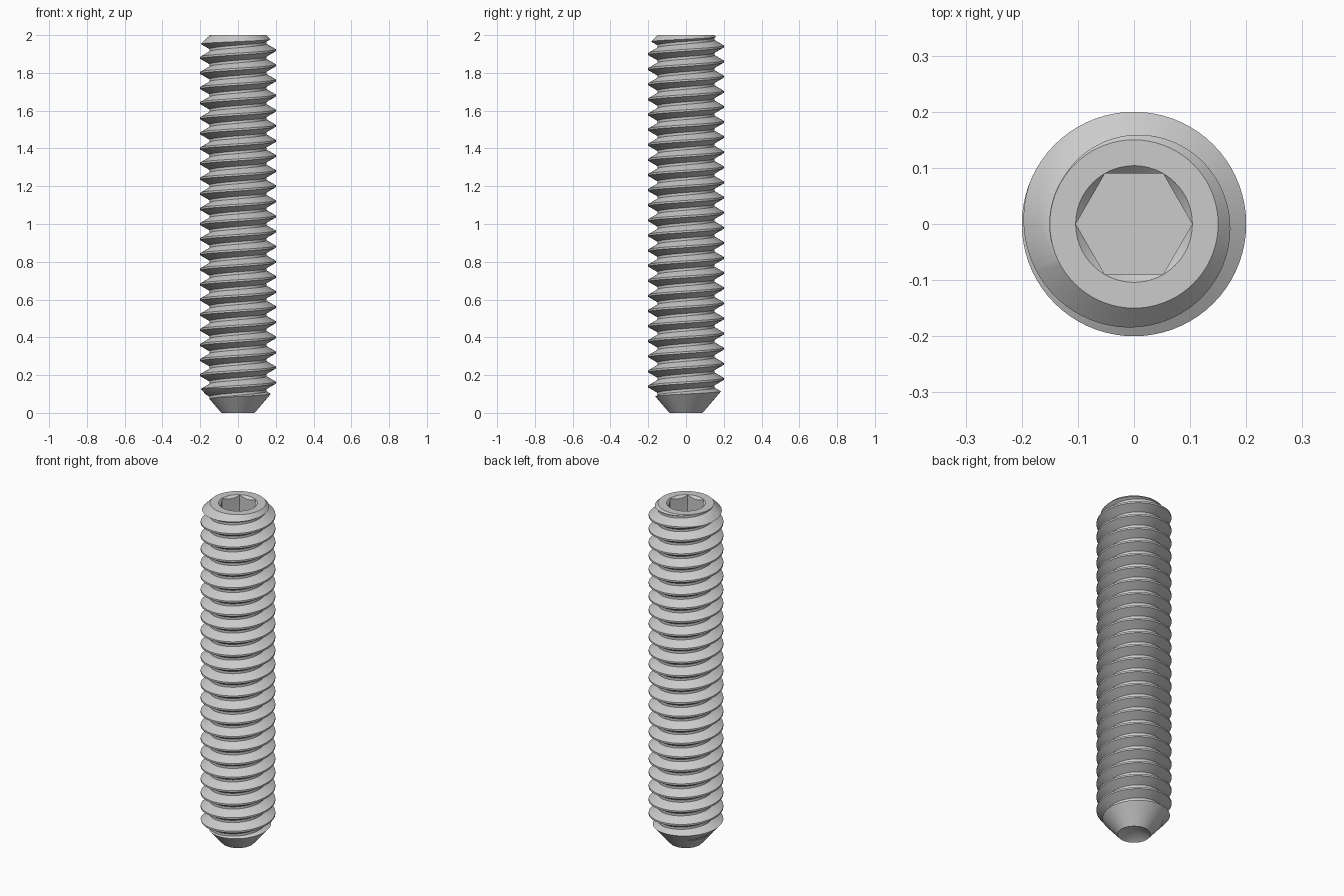
import bpy, bmesh
from math import cos, sin, pi

if "Cube" in bpy.data.objects:
    bpy.data.objects.remove(bpy.data.objects["Cube"])

SEG = 72          # facets around the axis
PITCH = 0.08      # thread rise per turn
MAJOR, MINOR = 0.2, 0.151


def make_object(name, bm):
    bmesh.ops.remove_doubles(bm, verts=bm.verts, dist=1e-6)
    bmesh.ops.recalc_face_normals(bm, faces=bm.faces)
    mesh = bpy.data.meshes.new(name)
    bm.to_mesh(mesh)
    bm.free()
    obj = bpy.data.objects.new(name, mesh)
    bpy.context.collection.objects.link(obj)
    return obj


def lathe(name, profile, n):
    """Revolve (radius, z) points whose ends lie on the axis."""
    bm = bmesh.new()
    rings = []
    for r, z in profile:
        if r == 0:
            rings.append([bm.verts.new((0, 0, z))] * n)
        else:
            rings.append([bm.verts.new((r * cos(2 * pi * i / n), r * sin(2 * pi * i / n), z))
                          for i in range(n)])
    for a, b in zip(rings, rings[1:]):
        for i in range(n):
            j = (i + 1) % n
            quad = [a[i], a[j], b[j], b[i]]
            bm.faces.new(list(dict.fromkeys(quad)))
    return make_object(name, bm)


def thread(name, z0, turns):
    """Right-handed helical rod, closed at both ends."""
    section = [(MINOR, -0.0333), (MAJOR, -0.005), (MAJOR, 0.005), (MINOR, 0.0333)]
    bm = bmesh.new()
    steps = turns * SEG
    rows = []
    for s in range(steps + 1):
        a = 2 * pi * s / SEG
        z = z0 + PITCH * s / SEG
        rows.append([bm.verts.new((r * cos(a), r * sin(a), z + dz)) for r, dz in section])
    for s in range(steps):
        lo, hi = rows[s], rows[s + 1]
        for p in range(3):
            bm.faces.new((lo[p], hi[p], hi[p + 1], lo[p + 1]))
        # root strip joins this turn to the next one
        if s + 1 + SEG <= steps:
            bm.faces.new((lo[3], hi[3], rows[s + 1 + SEG][0], rows[s + SEG][0]))
    # root edges at the very start and end of the helix, then fan caps
    rim = [e for e in bm.edges if e.is_boundary]
    z_end = z0 + PITCH * turns
    bottom = bm.verts.new((0, 0, z0))
    top = bm.verts.new((0, 0, z_end))
    for e in rim:
        mid = (e.verts[0].co.z + e.verts[1].co.z) / 2
        bm.faces.new((e.verts[0], e.verts[1], bottom if mid < 1 else top))
    # close the small root gaps left where the helix starts and stops
    bmesh.ops.holes_fill(bm, edges=[e for e in bm.edges if e.is_boundary], sides=0)
    return make_object(name, bm)


def apply_boolean(obj, cutter, operation):
    mod = obj.modifiers.new("cut", 'BOOLEAN')
    mod.operation = operation
    mod.solver = 'EXACT'
    mod.object = cutter
    bpy.context.view_layer.objects.active = obj
    bpy.ops.object.modifier_apply(modifier=mod.name)
    bpy.data.objects.remove(cutter, do_unlink=True)


# Threaded rod, longer than the finished part
screw = thread("threaded_screw", -3 * PITCH, 31)

# Turned envelope: cup point, lower cone, top chamfer, socket countersink
envelope = lathe("envelope", [(0, 0.05), (0.088, 0), (0.25, 0.19), (0.25, 1.9),
                              (0.15, 2.0), (0.104, 2.0), (0, 1.896)], SEG)
envelope.hide_render = True
apply_boolean(screw, envelope, 'INTERSECT')

# Hexagonal socket
socket = lathe("socket_cutter", [(0, 1.8), (0.1037, 1.8), (0.1037, 2.1), (0, 2.1)], 6)
socket.hide_render = True
apply_boolean(screw, socket, 'DIFFERENCE')

# Smooth flanks with crisp thread edges
bpy.ops.object.select_all(action='DESELECT')
screw.select_set(True)
bpy.context.view_layer.objects.active = screw
bpy.ops.object.shade_smooth_by_angle(angle=pi / 6)
